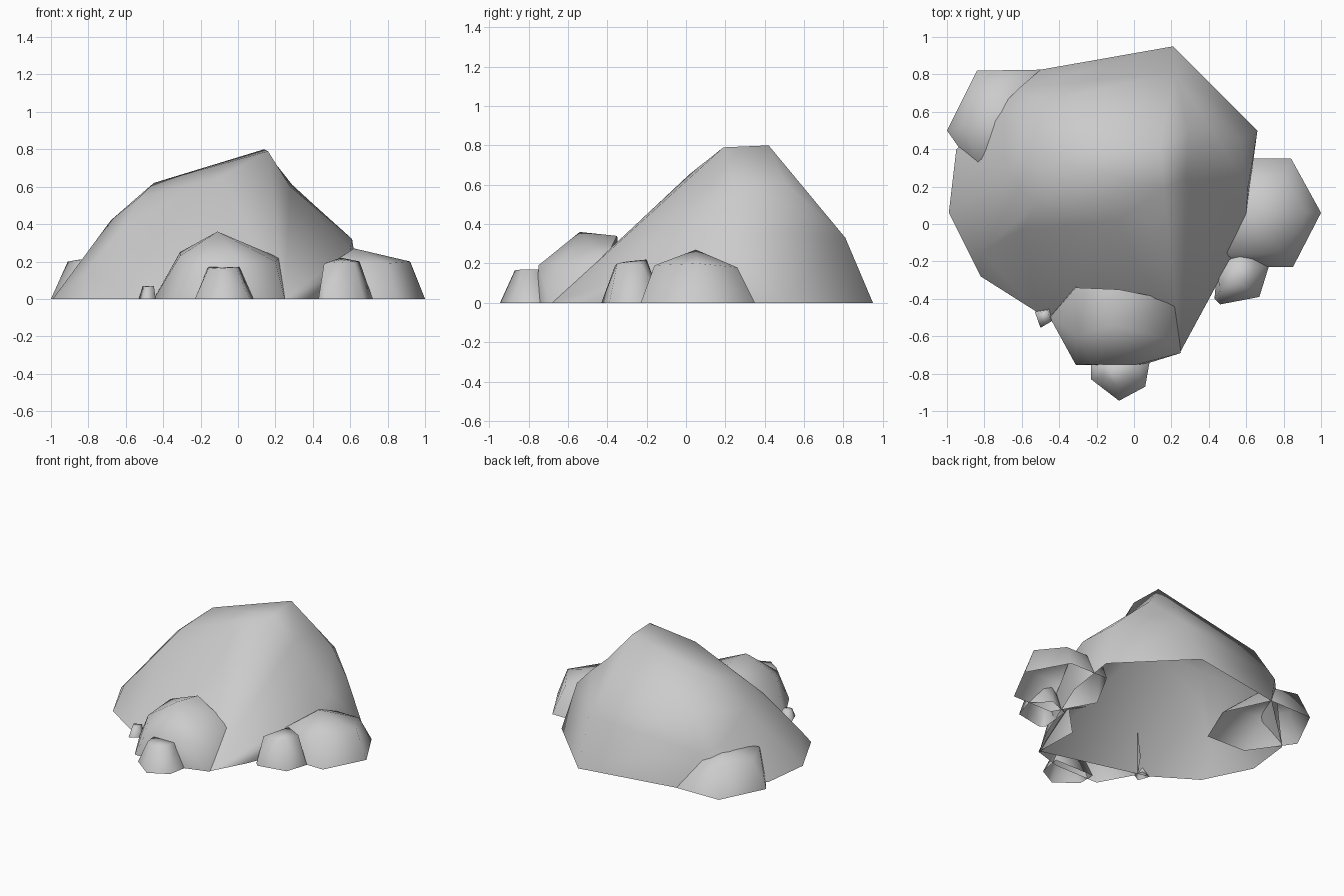
import bpy
import bmesh

# Remove the default cube only
default_cube = bpy.data.objects.get("Cube")
if default_cube:
    bpy.data.objects.remove(default_cube, do_unlink=True)


def make_material(name, colour):
    material = bpy.data.materials.new(name)
    material.use_nodes = True
    material.diffuse_color = colour
    shader = next(node for node in material.node_tree.nodes if node.type == "BSDF_PRINCIPLED")
    shader.inputs["Base Color"].default_value = colour
    shader.inputs["Roughness"].default_value = 0.8
    return material


stone_grey = make_material("stone grey", (0.6, 0.6, 0.6, 1))


def make_rock(name, footprint, crown, dents=(), open_back=False):
    """Wrap a boulder around a ground outline and raised corners, open underneath.
    Each dent is a corner x, y, z that sinks by a fourth value after wrapping."""
    mesh = bpy.data.meshes.new(name)
    rock = bpy.data.objects.new(name, mesh)
    bpy.context.collection.objects.link(rock)
    bm = bmesh.new()
    for x, y in footprint:
        bm.verts.new((x, y, 0))
    for corner in crown:
        bm.verts.new(corner)
    sinking = [(bm.verts.new((x, y, z)), drop) for x, y, z, drop in dents]
    bmesh.ops.convex_hull(bm, input=list(bm.verts))
    # Orient the closed hull, then drop the faces that are never seen
    bmesh.ops.recalc_face_normals(bm, faces=list(bm.faces))
    for vert, drop in sinking:
        vert.co.z -= drop
    hidden = [face for face in bm.faces
              if all(vert.co.z < 0.001 for vert in face.verts)
              or (open_back and face.normal.y > 0.7)]
    bmesh.ops.delete(bm, geom=hidden, context="FACES")
    loose = [vert for vert in bm.verts if not vert.link_faces]
    bmesh.ops.delete(bm, geom=loose, context="VERTS")
    for face in bm.faces:
        face.smooth = True
    bm.to_mesh(mesh)
    bm.free()
    mesh.materials.append(stone_grey)
    return rock


# Large central boulder with a short ridge at its summit and a hollow left flank
make_rock(
    "main_boulder",
    [(-.99, .06), (-.82, -.28), (-.52, -.47), (.25, -.68), (.38, -.44), (.6, .1),
     (.66, .5), (.43, .69), (.21, .95), (-.5, .825), (-.95, .4)],
    [(.14, .42, .8), (.16, .19, .79), (-.45, .35, .62), (-.09, .02, .655),
     (-.53, .1, .54), (-.68, .28, .42), (-.6, -.03, .4), (-.82, -.15, .14),
     (-.5, .65, .46), (-.7, .58, .27), (-.61, .73, .25), (.22, .81, .33),
     (.57, .45, .34), (.61, .2, .32), (.6, .06, .26), (.52, -.18, .13), (.15, -.3, .33)],
    dents=[(.28, .24, .73, .13), (.29, .5, .68, .07), (.41, .51, .56, .06)],
)

# Boulder leaning on the front, its back buried in the main one
make_rock(
    "front_boulder",
    [(-.45, -.5), (-.31, -.755), (.04, -.755), (.25, -.69), (.24, -.35), (-.31, -.3)],
    [(-.11, -.54, .36), (-.08, -.35, .34), (-.31, -.34, .25), (-.31, -.6, .23),
     (-.22, -.75, .18), (.02, -.75, .19), (.22, -.41, .22), (.2, -.62, .2)],
    open_back=True,
)

# Wide boulder on the left side
make_rock(
    "left_boulder",
    [(.53, .35), (.84, .35), (1, .06), (.85, -.23), (.53, -.23), (.37, .06)],
    [(.62, .05, .27), (.92, .06, .2), (.8, .26, .18), (.8, -.16, .19),
     (.5, .26, .18), (.5, -.16, .19)],
)

# Low boulder tucked into the back right corner
make_rock(
    "back_right_boulder",
    [(-1, .5), (-.84, .82), (-.5, .825), (-.35, .5), (-.48, .19), (-.79, .2)],
    [(-.66, .52, .24), (-.91, .53, .2), (-.8, .74, .2), (-.58, .7, .19), (-.84, .35, .21),
     (-.55, .32, .18)],
)

# Small stones scattered around the front
make_rock(
    "left_front_stone",
    [(.43, -.4), (.46, -.43), (.67, -.39), (.72, -.23), (.6, -.12), (.45, -.18)],
    [(.46, -.36, .19), (.62, -.35, .2), (.65, -.23, .2), (.55, -.2, .22), (.55, -.3, .21)],
)
make_rock(
    "front_stone",
    [(-.23, -.83), (-.08, -.945), (.06, -.87), (.09, -.7), (-.23, -.7)],
    [(-.16, -.82, .16), (-.08, -.87, .165), (-.01, -.83, .17), (.01, -.74, .17), (-.16, -.74, .17)],
)
make_rock(
    "pebble",
    [(-.53, -.47), (-.5, -.555), (-.44, -.52), (-.45, -.45)],
    [(-.51, -.48, .07), (-.49, -.53, .065), (-.45, -.51, .07), (-.46, -.46, .07)],
)
